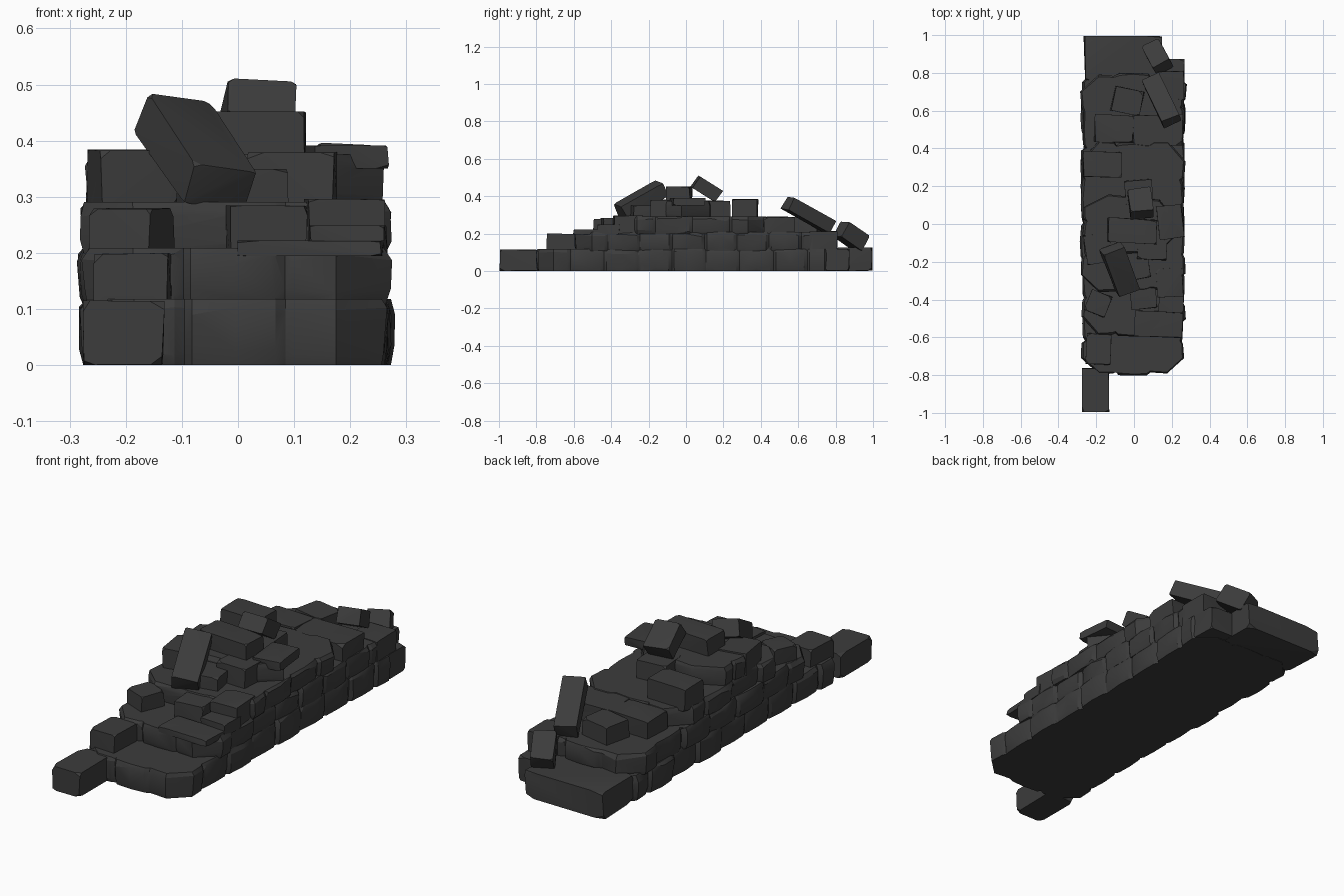
import bpy, bmesh, math, random
from mathutils import Vector, Euler

if "Cube" in bpy.data.objects:
    bpy.data.objects.remove(bpy.data.objects["Cube"])

rng = random.Random(7)
rock = bpy.data.materials.new("dark_stone")
rock.diffuse_color = (0.045, 0.045, 0.045, 1)
rock.use_nodes = True
rock.node_tree.nodes["Principled BSDF"].inputs["Base Color"].default_value = rock.diffuse_color


def finish(bm, name):
    bmesh.ops.recalc_face_normals(bm, faces=bm.faces)
    me = bpy.data.meshes.new(name)
    bm.to_mesh(me)
    bm.free()
    me.materials.append(rock)
    ob = bpy.data.objects.new(name, me)
    bpy.context.collection.objects.link(ob)
    return ob


def chipped_block(name, centre, size, rot=(0, 0, 0), chip=0.38):
    """Block whose corners are each knocked off by a random amount."""
    bm = bmesh.new()
    turn = Euler([math.radians(a) for a in rot]).to_matrix()
    half = Vector(size) / 2
    for sx in (-1, 1):
        for sy in (-1, 1):
            for sz in (-1, 1):
                corner = Vector((sx * half.x * rng.uniform(.92, 1),
                                 sy * half.y * rng.uniform(.92, 1),
                                 sz * half.z * rng.uniform(.95, 1)))
                for axis in range(3):
                    p = corner.copy()
                    p[axis] *= 1 - rng.uniform(.04, chip)
                    bm.verts.new(turn @ p + Vector(centre))
    out = bmesh.ops.convex_hull(bm, input=bm.verts)
    bmesh.ops.delete(bm, geom=[v for v in set(out["geom_interior"] + out["geom_unused"])
                               if isinstance(v, bmesh.types.BMVert)], context='VERTS')
    return finish(bm, name)


def box_stone(name, x0, x1, y0, y1, z0, z1, turn=0):
    """Settled stone given by its extents, sunk a little into its bed."""
    z0 -= .015 if z0 > 0 else 0
    return chipped_block(name, ((x0 + x1) / 2, (y0 + y1) / 2, (z0 + z1) / 2),
                         (x1 - x0, y1 - y0, z1 - z0), (0, 0, turn))


def course(name, outline, z0, z1):
    """Masonry course: rough stones along every edge of a ccw outline."""
    pts = []
    for a, b in zip(outline, outline[1:] + outline[:1]):
        a, b = Vector(a), Vector(b)
        run = (b - a).length
        d = (b - a) / run
        n = Vector((d.y, -d.x))
        count = max(1, round(run / rng.uniform(.15, .22)))
        for i in range(count):
            bulge = rng.uniform(-.012, .003)
            for t, extra in ((.07, -.002), (.5, .003), (.9, 0), (1, -.010)):
                s = run * (i + t) / count
                # keep clear of the corners so the outline never crosses itself
                if t == .5 and count == 1 or .035 < s < run - .035:
                    pts.append((a + d * s, n, bulge + extra))
    bm = bmesh.new()
    rings = []
    h = z1 - z0
    for f, inset, noise in ((0, -.006, .002), (.22, 0, .003), (.8, .002, .003), (1, -.008, .003)):
        ring = []
        for p, n, off in pts:
            q = p + n * (off + inset + rng.uniform(-noise, noise))
            z = z0 + h * f + (rng.uniform(-.01, .01) if 0 < f < 1 else 0)
            ring.append(bm.verts.new((q.x, q.y, z)))
        rings.append(ring)
    for lo, hi in zip(rings, rings[1:]):
        for i in range(len(lo)):
            j = (i + 1) % len(lo)
            bm.faces.new((lo[i], lo[j], hi[j], hi[i]))
    bm.faces.new(rings[-1])
    bm.faces.new(rings[0][::-1])
    bmesh.ops.triangulate(bm, faces=bm.faces)
    return finish(bm, name)


# stepped courses, bottom to top
wall = course("ruined_wall", [(-.275, -.8), (.265, -.8), (.275, .83), (-.275, .84)], 0, .118)
parts = [
    course("course_2", [(-.278, -.59), (.265, -.59), (.272, .79), (-.278, .8)], .108, .209),
    course("course_3", [(-.274, -.37), (-.1, -.35), (.268, -.36), (.27, .43), (-.274, .44)],
           .199, .291),
    course("course_4", [(-.272, -.13), (0, -.16), (.268, -.15), (.268, .1), (0, .15),
                        (-.27, .16)], .281, .375),
]

# settled stones: x0, x1, y0, y1, z0, z1, turn
settled = [
    (-.28, -.13, -1.0, -.76, 0, .116, 0),        # front corner block
    (-.27, .155, .76, 1.0, 0, .126, 0),          # back end blocks
    (.06, .27, .74, .875, 0, .12, 0),
    (-.255, -.12, -.745, -.58, .118, .2, -3),    # on the first course
    (0, .26, -.60, -.46, .209, .222, -2),
    (.12, .268, .66, .81, .118, .214, 0),
    (-.25, -.13, -.48, -.36, .209, .28, -22),    # on the second course, front
    (.12, .26, -.39, -.23, .209, .297, 4),
    (-.02, .12, -.45, -.33, .209, .285, 6),
    (.13, .265, -.47, -.35, .209, .25, -4),
    (-.21, 0, .43, .58, .209, .292, -2),         # on the second course, back
    (-.01, .26, .41, .58, .209, .289, 1),
    (-.115, .045, .58, .72, .209, .29, -12),
    (-.27, -.06, .245, .385, .291, .385, -2),    # on the third course
    (-.26, -.12, -.21, -.05, .291, .384, 10),
    (-.1, .08, -.3, -.12, .291, .35, 10),
    (.02, .175, -.19, -.04, .291, .38, -3),
    (-.05, .1, .1, .235, .291, .377, 4),
    (.125, .262, -.08, .1, .365, .392, 6),       # on the fourth course
    (-.145, .125, -.105, .03, .375, .452, -3),
]
parts += [box_stone("settled_stone", *s) for s in settled]

# fuse courses and settled stones into one body
bpy.context.view_layer.objects.active = wall
for p in parts:
    m = wall.modifiers.new("fuse", 'BOOLEAN')
    m.operation, m.solver, m.object = 'UNION', 'EXACT', p
    m.use_self = True
    bpy.ops.object.modifier_apply(modifier=m.name)
    bpy.data.objects.remove(p)

# fallen stones lying tilted on the steps
fallen = [
    chipped_block("fallen_slab_front", (-.075, -.24, .38), (.125, .28, .08), (28, 6, 24), .3),
    chipped_block("fallen_slab_back", (.145, .655, .30), (.105, .29, .075), (-27, 3, 24), .12),
    chipped_block("fallen_stone_back", (.125, .885, .185), (.105, .155, .095), (-32, 0, 28)),
    chipped_block("fallen_stone_top", (.035, .11, .44), (.125, .15, .075), (-32, 3, 6), .25),
]

for ob in [wall] + fallen:
    bpy.ops.object.select_all(action='DESELECT')
    ob.select_set(True)
    bpy.context.view_layer.objects.active = ob
    bpy.ops.object.shade_smooth_by_angle(angle=math.radians(24))
